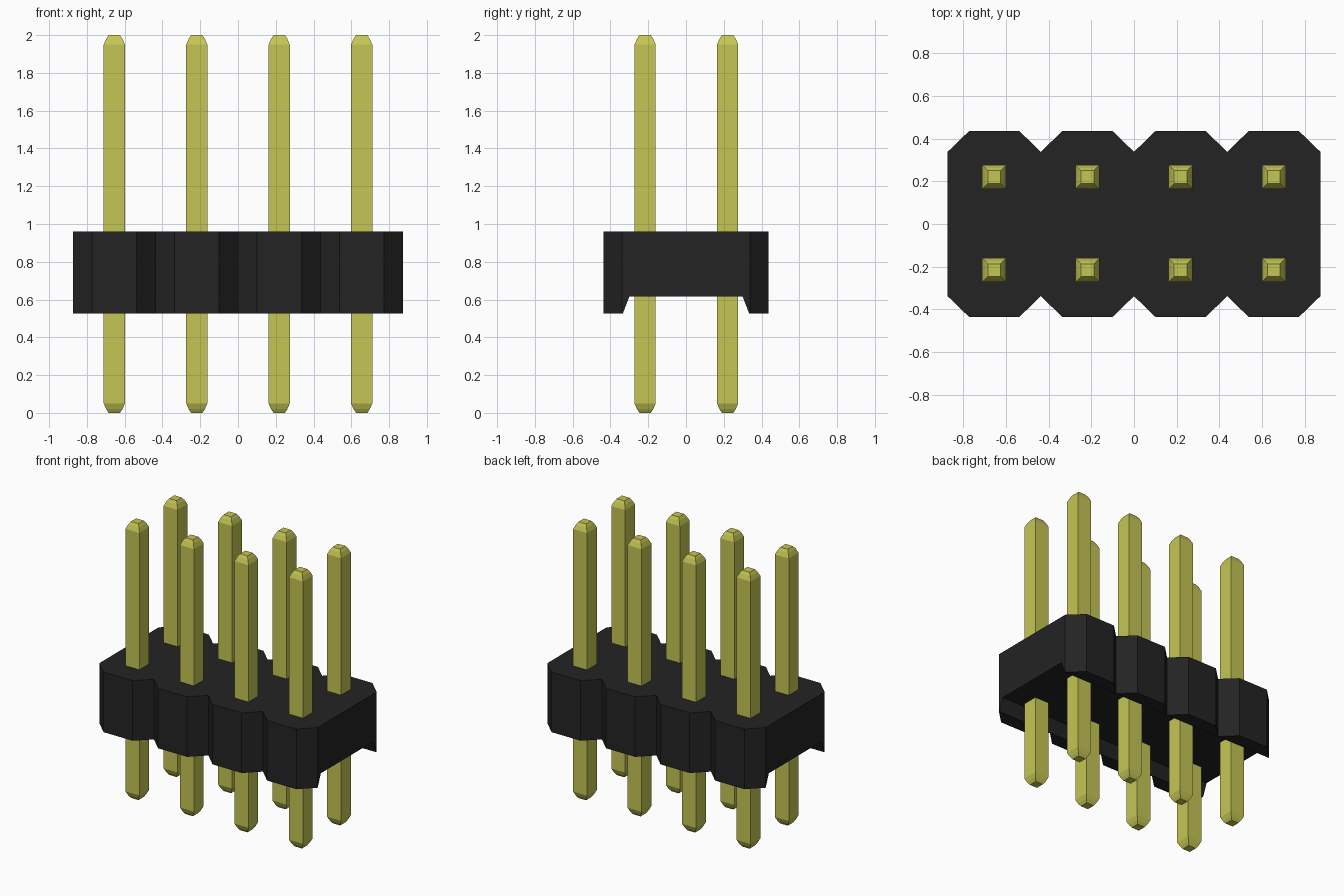
import bpy
import bmesh

cube = bpy.data.objects.get("Cube")
if cube:
    bpy.data.objects.remove(cube, do_unlink=True)

PITCH = 0.4365
COLS, ROWS = 4, 2


def material(name, rgb):
    m = bpy.data.materials.new(name)
    m.use_nodes = True
    m.diffuse_color = (*rgb, 1)
    bsdf = next(n for n in m.node_tree.nodes if n.type == 'BSDF_PRINCIPLED')
    bsdf.inputs["Base Color"].default_value = (*rgb, 1)
    return m


def loft(name, rings, mat):
    """Closed solid through a stack of matching point rings."""
    bm = bmesh.new()
    loops = [[bm.verts.new(p) for p in ring] for ring in rings]
    n = len(loops[0])
    for a, b in zip(loops, loops[1:]):
        for i in range(n):
            j = (i + 1) % n
            bm.faces.new((a[i], a[j], b[j], b[i]))
    bm.faces.new(loops[0][::-1])
    bm.faces.new(loops[-1])
    bmesh.ops.recalc_face_normals(bm, faces=bm.faces)
    mesh = bpy.data.meshes.new(name)
    bm.to_mesh(mesh)
    bm.free()
    mesh.materials.append(mat)
    ob = bpy.data.objects.new(name, mesh)
    bpy.context.collection.objects.link(ob)
    return ob


black = material("black plastic", (0.017, 0.017, 0.017))
gold = material("yellow metal", (0.56, 0.56, 0.09))

# Housing: scalloped outline, one chamfered cell per column
Y_OUT, Y_NOTCH, FLAT = 0.436, 0.338, 0.117
centres = [(i - (COLS - 1) / 2) * PITCH for i in range(COLS)]
front = [(centres[0] - PITCH / 2, -Y_NOTCH)]
for c in centres:
    front += [(c - FLAT, -Y_OUT), (c + FLAT, -Y_OUT), (c + PITCH / 2, -Y_NOTCH)]
outline = front + [(-x, -y) for x, y in front]
Z_LOW, Z_TOP, Z_ROOF = 0.525, 0.96, 0.615
housing = loft("housing", [[(x, y, z) for x, y in outline] for z in (Z_LOW, Z_TOP)], black)

# Tapered channel cut along the underside
slope = 0.035 / (Z_ROOF - Z_LOW)
low = Z_LOW - 0.1
half_low = 0.335 + slope * 0.1
section = [(-half_low, low), (half_low, low), (0.30, Z_ROOF), (-0.30, Z_ROOF)]
cutter = loft("channel_cutter", [[(x, y, z) for y, z in section] for x in (-1, 1)], black)
cutter.hide_render = True
cut = housing.modifiers.new("channel", 'BOOLEAN')
cut.operation = 'DIFFERENCE'
cut.solver = 'EXACT'
cut.object = cutter
bpy.context.view_layer.objects.active = housing
bpy.ops.object.modifier_apply(modifier=cut.name)
bpy.data.objects.remove(cutter, do_unlink=True)

# Square pins with bevelled tips at both ends
tip = [(0.0, 0.030), (0.02, 0.043), (0.05, 0.056)]
profile = tip + [(2 - z, r) for z, r in reversed(tip)]
corners = [(-1, -1), (1, -1), (1, 1), (-1, 1)]
for row in range(ROWS):
    y = (row - (ROWS - 1) / 2) * PITCH + 0.002
    for col, x in enumerate(centres):
        rings = [[(x + r * sx, y + r * sy, z) for sx, sy in corners] for z, r in profile]
        loft(f"pin_{'front' if row == 0 else 'back'}_{col + 1}", rings, gold)
